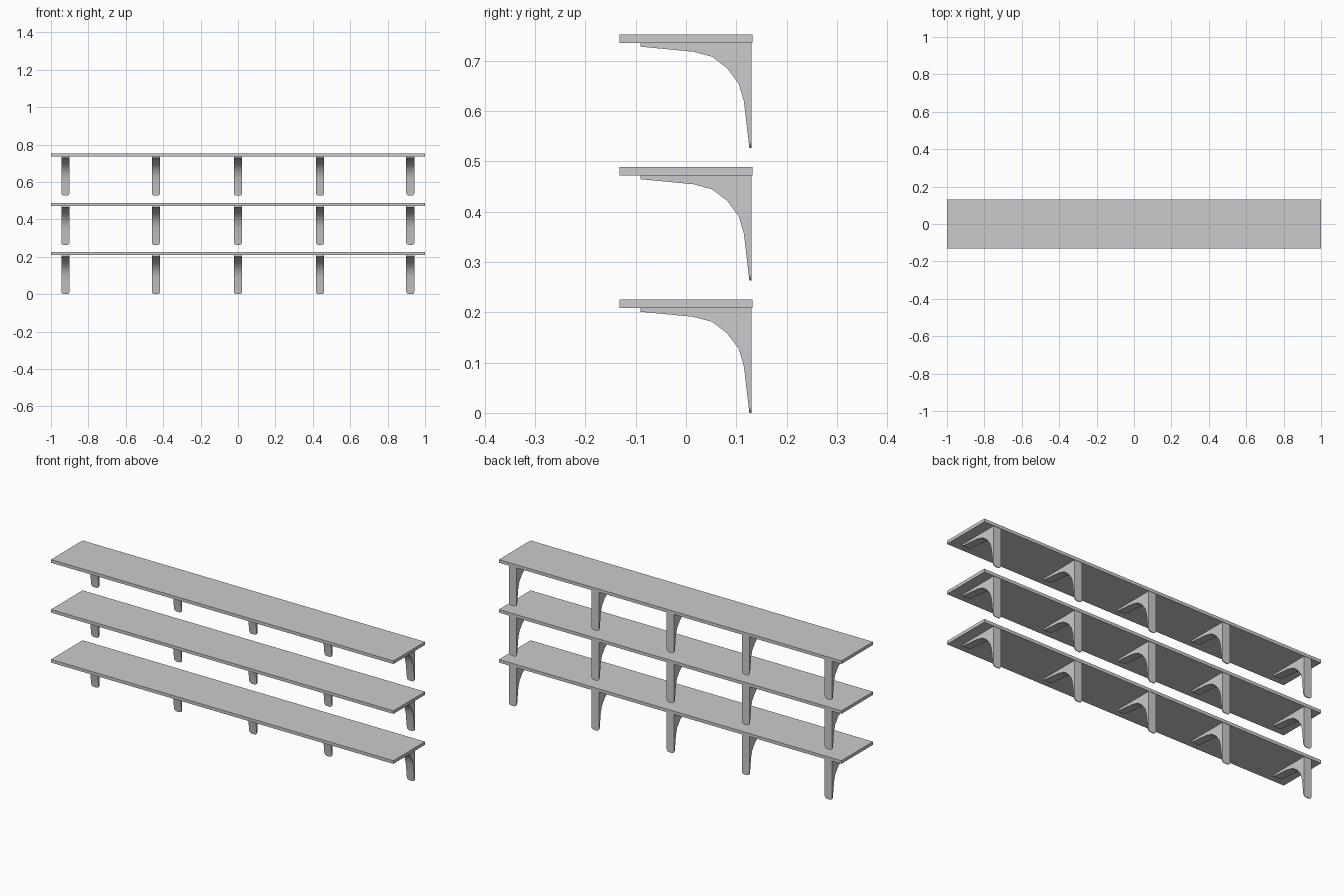
import bpy, bmesh, math

if "Cube" in bpy.data.objects:
    bpy.data.objects.remove(bpy.data.objects["Cube"])

TOPS = (0.225, 0.4885, 0.752)          # shelf top heights
BRACKET_X = (-0.923, -0.439, 0.0, 0.439, 0.921)
THICK = 0.0165
HALF_W = 0.022

# bracket side profile (y, z), relative to the bracket foot
PROFILE = [(0.130, 0.0), (0.130, 0.2085), (-0.090, 0.2085), (-0.090, 0.201),
           (0.015, 0.191), (0.052, 0.181), (0.082, 0.158), (0.105, 0.127),
           (0.115, 0.093), (0.126, 0.0)]


def make_object(name, bm, loc):
    bmesh.ops.recalc_face_normals(bm, faces=bm.faces[:])
    mesh = bpy.data.meshes.new(name)
    bm.to_mesh(mesh)
    bm.free()
    obj = bpy.data.objects.new(name, mesh)
    obj.location = loc
    bpy.context.collection.objects.link(obj)
    return obj


def shelf(name, top):
    bm = bmesh.new()
    bmesh.ops.create_cube(bm, size=1)
    bmesh.ops.scale(bm, vec=(2.0, 0.264, THICK), verts=bm.verts[:])
    make_object(name, bm, (0, 0, top - THICK / 2))


def bracket(name, x, foot):
    bm = bmesh.new()
    face = bm.faces.new([bm.verts.new((-HALF_W, y, z)) for y, z in PROFILE])
    ext = bmesh.ops.extrude_face_region(bm, geom=[face])
    moved = [v for v in ext["geom"] if isinstance(v, bmesh.types.BMVert)]
    bmesh.ops.translate(bm, vec=(2 * HALF_W, 0, 0), verts=moved)
    bmesh.ops.recalc_face_normals(bm, faces=bm.faces[:])
    # rounded lower corners of the foot
    corners = [e for e in bm.edges
               if all(v.co.z < 1e-4 for v in e.verts)
               and abs(e.verts[0].co.x - e.verts[1].co.x) < 1e-4]
    bmesh.ops.bevel(bm, geom=corners, offset=0.014, segments=4,
                    profile=0.5, affect='EDGES', clamp_overlap=False)
    obj = make_object(name, bm, (x, 0, foot))
    # smooth the curved underside, keep the outline sharp
    bpy.ops.object.select_all(action='DESELECT')
    obj.select_set(True)
    bpy.context.view_layer.objects.active = obj
    bpy.ops.object.shade_smooth_by_angle(angle=math.radians(40))


# three shelves, each on five brackets
for i, top in enumerate(TOPS, 1):
    shelf(f"shelf_{i}", top)
    for j, x in enumerate(BRACKET_X, 1):
        bracket(f"bracket_{i}_{j}", x, top - THICK - 0.2085)
